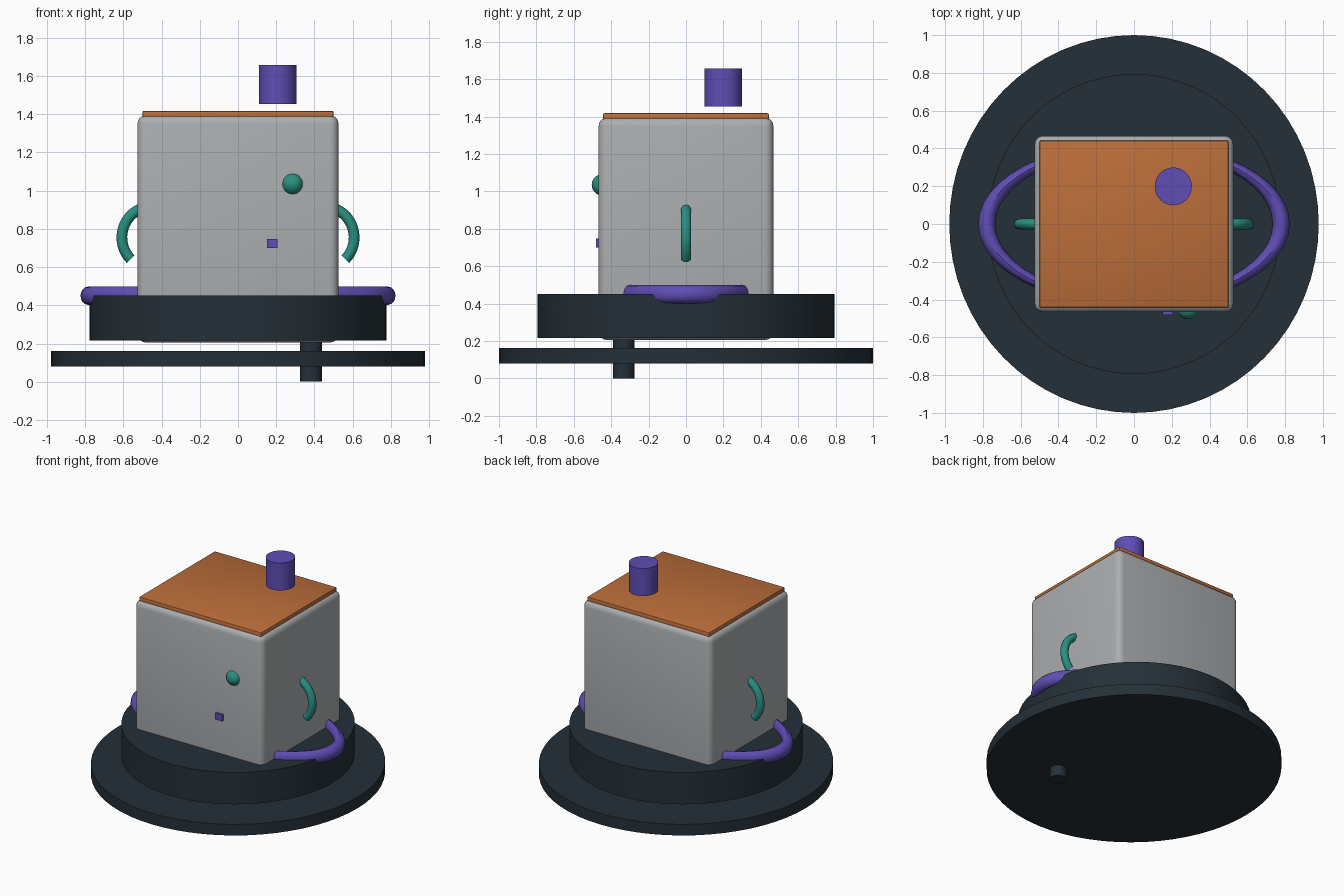
import bpy, bmesh, math
from mathutils import Matrix, Vector

if "Cube" in bpy.data.objects:
    bpy.data.objects.remove(bpy.data.objects["Cube"])


def material(name, rgb):
    m = bpy.data.materials.new(name)
    m.diffuse_color = (*rgb, 1)
    m.use_nodes = True
    m.node_tree.nodes["Principled BSDF"].inputs["Base Color"].default_value = m.diffuse_color
    return m


DARK = material("dark slate", (0.018, 0.029, 0.039))
GREY = material("light grey", (0.41, 0.425, 0.435))
ORANGE = material("burnt orange", (0.50, 0.155, 0.042))
PURPLE = material("purple", (0.115, 0.075, 0.46))
TEAL = material("teal", (0.022, 0.28, 0.22))


def finish(name, bm, mat, smooth=True):
    bmesh.ops.recalc_face_normals(bm, faces=bm.faces)
    me = bpy.data.meshes.new(name)
    bm.to_mesh(me)
    bm.free()
    me.materials.append(mat)
    ob = bpy.data.objects.new(name, me)
    bpy.context.collection.objects.link(ob)
    if smooth:
        bpy.ops.object.select_all(action='DESELECT')
        bpy.context.view_layer.objects.active = ob
        ob.select_set(True)
        bpy.ops.object.shade_smooth_by_angle(angle=math.radians(35))
    return ob


def cylinder(name, mat, x, y, z0, z1, rx, ry, segs=48):
    bm = bmesh.new()
    place = Matrix.Translation((x, y, (z0 + z1) / 2)) @ Matrix.Diagonal((rx, ry, z1 - z0, 1))
    bmesh.ops.create_cone(bm, cap_ends=True, segments=segs, radius1=1, radius2=1, depth=1, matrix=place)
    return finish(name, bm, mat)


def box(name, mat, centre, size, bevel=0, segs=4):
    bm = bmesh.new()
    bmesh.ops.create_cube(bm, size=1, matrix=Matrix.Translation(centre) @ Matrix.Diagonal((*size, 1)))
    if bevel:
        bmesh.ops.bevel(bm, geom=bm.edges[:], offset=bevel, segments=segs, profile=0.5, affect='EDGES')
    return finish(name, bm, mat, bevel > 0)


def tube_arc(name, mat, R, r, a0, a1, steps, place, sides=12):
    """Round tube along an arc in the local XY plane; a full turn makes a closed ring."""
    bm = bmesh.new()
    closed = abs(a1 - a0) >= 360
    rings = []
    for i in range(steps + (0 if closed else 1)):
        a = math.radians(a0 + (a1 - a0) * i / steps)
        ring = []
        for j in range(sides):
            t = math.tau * j / sides
            d = R + r * math.cos(t)
            ring.append(bm.verts.new(place @ Vector((d * math.cos(a), d * math.sin(a), r * math.sin(t)))))
        rings.append(ring)
    for i in range(steps):
        p, q = rings[i], rings[(i + 1) % len(rings)]
        for j in range(sides):
            k = (j + 1) % sides
            bm.faces.new((p[j], p[k], q[k], q[j]))
    if not closed:
        bm.faces.new(rings[0])
        bm.faces.new(rings[-1])
    return finish(name, bm, mat)


# Stacked base: wide plate, drum, and small peg underneath
cylinder("base_plate", DARK, 0, 0, 0.08, 0.162, 0.978, 1.0, 64)
cylinder("base_drum", DARK, 0, 0, 0.215, 0.45, 0.776, 0.794, 64)
cylinder("peg", DARK, 0.382, -0.333, 0.0, 0.23, 0.058, 0.057, 32)

# Body block with rounded edges and thin roof panel
box("body", GREY, (0, 0, 0.80), (1.052, 0.934, 1.19), 0.045)
box("roof_panel", ORANGE, (0, 0, 1.39), (1.0, 0.886, 0.056), 0.008, 2)

# Floating chimney
cylinder("chimney", PURPLE, 0.208, 0.199, 1.454, 1.657, 0.098, 0.1)

# Flattened ring passing through the body
tube_arc("waist_ring", PURPLE, 0.78, 0.045, 0, 360, 48,
         Matrix.Translation((0, 0, 0.45)) @ Matrix.Diagonal((1, 0.527, 1.1, 1)))

# Curved side handles, standing in the XZ plane
for side, name in ((1, "right_handle"), (-1, "left_handle")):
    tube_arc(name, TEAL, 0.164, 0.028, -44, 80, 16,
             Matrix.Translation((0.444 * side, 0, 0.755)) @ Matrix.Diagonal((side, 1, 1, 1))
             @ Matrix.Rotation(math.radians(90), 4, 'X'))

# Front details: round knob and small square button
bm = bmesh.new()
bmesh.ops.create_uvsphere(bm, u_segments=24, v_segments=16, radius=0.057,
                          matrix=Matrix.Translation((0.286, -0.447, 1.035)))
finish("knob", bm, TEAL)
box("button", PURPLE, (0.179, -0.457, 0.724), (0.057, 0.05, 0.048))
